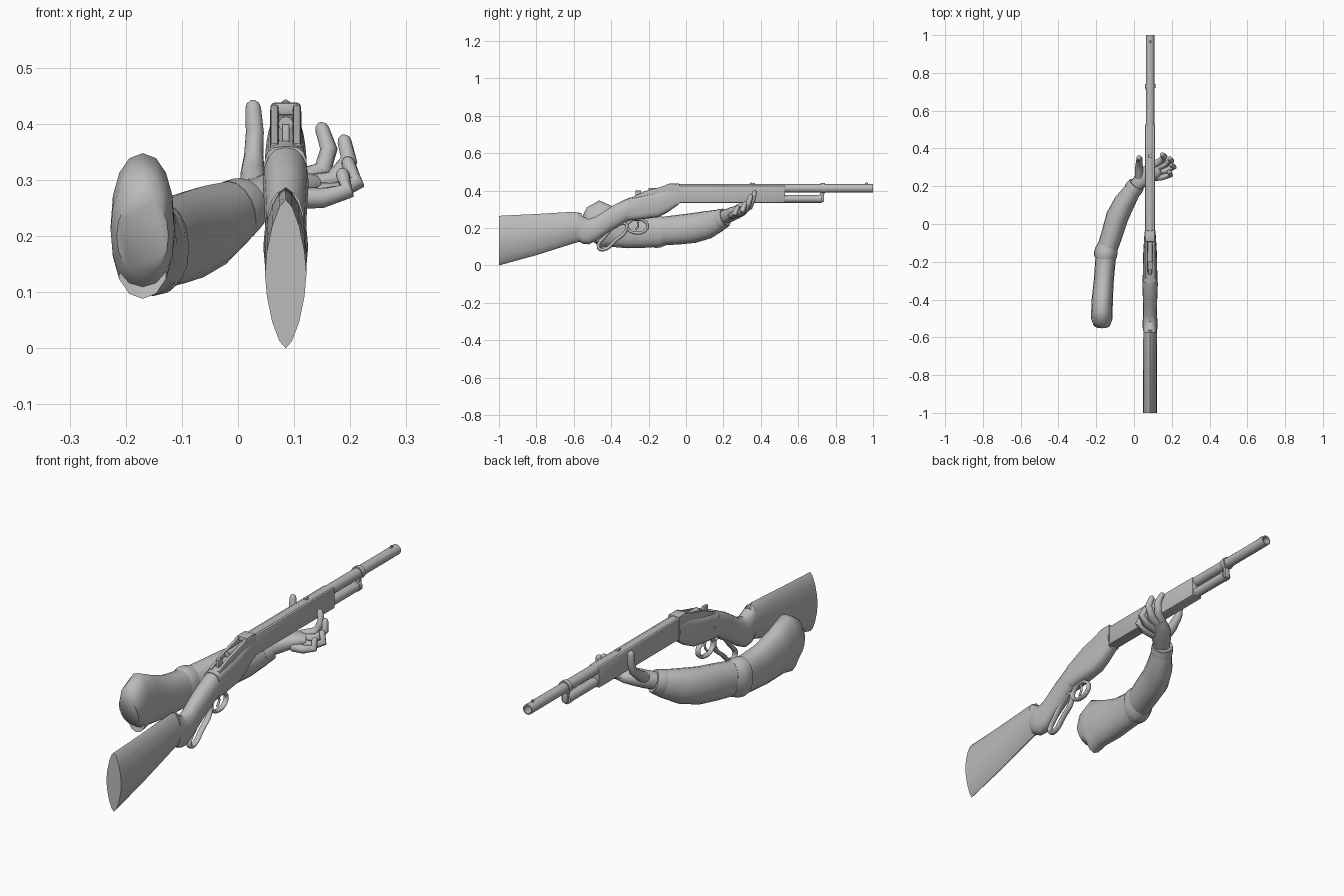
import bpy, bmesh, math
from mathutils import Vector

cube = bpy.data.objects.get("Cube")
if cube:
    bpy.data.objects.remove(cube, do_unlink=True)

GX = 0.085  # centre line of the gun

grey = bpy.data.materials.new("plain grey")
grey.use_nodes = True
grey.diffuse_color = (0.5, 0.5, 0.5, 1)
grey.node_tree.nodes["Principled BSDF"].inputs["Base Color"].default_value = (0.5, 0.5, 0.5, 1)


def finish(name, bm, angle=40):
    bmesh.ops.recalc_face_normals(bm, faces=bm.faces)
    me = bpy.data.meshes.new(name)
    bm.to_mesh(me)
    bm.free()
    me.materials.append(grey)
    me.shade_smooth()
    me.set_sharp_from_angle(angle=math.radians(angle))
    ob = bpy.data.objects.new(name, me)
    bpy.context.scene.collection.objects.link(ob)
    return ob


def loft(name, rings, power=2.0, n=16, ref=(0, 0, 1), flat=False, angle=40):
    """Skin rings of (centre, half width, half height); flat keeps rings facing y."""
    bm = bmesh.new()
    ref = Vector(ref)
    pts = [Vector(r[0]) for r in rings]
    loops = []
    for i, (c, rx, rz) in enumerate(rings):
        t = Vector((0, 1, 0))
        if not flat:
            t = (pts[min(i + 1, len(pts) - 1)] - pts[max(i - 1, 0)]).normalized()
        side = t.cross(ref).normalized()
        up = side.cross(t)
        loop = []
        for k in range(n):
            a = math.tau * k / n
            u, v = math.cos(a), math.sin(a)
            u = math.copysign(abs(u) ** (2 / power), u)
            v = math.copysign(abs(v) ** (2 / power), v)
            loop.append(bm.verts.new(pts[i] + side * rx * u + up * rz * v))
        loops.append(loop)
    for a, b in zip(loops, loops[1:]):
        for k in range(n):
            j = (k + 1) % n
            bm.faces.new((a[k], a[j], b[j], b[k]))
    bm.faces.new(loops[0])
    bm.faces.new(loops[-1])
    return finish(name, bm, angle)


def gun_loft(name, rows, power, x=0, n=16):
    """Rows of (y, bottom, top, half width) along the gun."""
    rings = [((GX + x, y, (b + t) / 2), w, (t - b) / 2) for y, b, t, w in rows]
    return loft(name, rings, power, n, flat=True)


def rod(name, y0, y1, z, r, n=16, x=0):
    return gun_loft(name, [(y0, z - r, z + r, r), (y1, z - r, z + r, r)], 2, x, n)


def block(name, y0, y1, z0, z1, w, bevel=0.006):
    bm = bmesh.new()
    bmesh.ops.create_cube(bm, size=1)
    for v in bm.verts:
        v.co = (GX + v.co.x * 2 * w, (y0 + y1) / 2 + v.co.y * (y1 - y0),
                (z0 + z1) / 2 + v.co.z * (z1 - z0))
    bmesh.ops.bevel(bm, geom=bm.edges[:], offset=bevel, segments=2, affect='EDGES', profile=0.5)
    return finish(name, bm)


def limb(name, points, radii, ref):
    """Rounded finger with a domed tip."""
    pts = [Vector(p) for p in points]
    d = (pts[-1] - pts[-2]).normalized()
    tip, r = pts[-1], radii[-1]
    pts[-1] = tip - d * r
    rings = [(p, q, q) for p, q in zip(pts, radii)]
    rings += [(tip - d * r * 0.4, r * 0.8, r * 0.8), (tip, r * 0.3, r * 0.3)]
    return loft(name, rings, n=12, ref=ref, angle=60)


def bent_bar(name, points, r, closed=True, widen=1.5):
    cu = bpy.data.curves.new(name, 'CURVE')
    cu.dimensions = '3D'
    cu.bevel_depth = r
    cu.bevel_resolution = 2
    cu.resolution_u = 5
    sp = cu.splines.new('BEZIER')
    sp.bezier_points.add(len(points) - 1)
    for bp, (y, z) in zip(sp.bezier_points, points):
        bp.co = (0, y, z)
        bp.handle_left_type = bp.handle_right_type = 'AUTO'
    sp.use_cyclic_u = closed
    cu.use_fill_caps = True
    cu.materials.append(grey)
    ob = bpy.data.objects.new(name, cu)
    ob.location.x = GX
    ob.scale.x = widen
    bpy.context.scene.collection.objects.link(ob)


# Wooden stock and the slanted grip behind the receiver
gun_loft("stock", [(-1, 0, .265, .037), (-.8, .055, .275, .037),
                   (-.6, .118, .287, .036), (-.56, .128, .28, .036)], 1.6)
gun_loft("grip", [(-.575, .13, .283, .034), (-.55, .115, .262, .039), (-.52, .113, .248, .04),
                  (-.48, .132, .262, .036), (-.4, .185, .315, .038), (-.32, .235, .355, .041),
                  (-.27, .245, .37, .039)], 2.3)

# Receiver with a slotted top, side rails and bolt
gun_loft("receiver", [(-.31, .24, .36, .039), (-.24, .247, .375, .038), (-.15, .258, .395, .036),
                      (-.1, .283, .41, .033), (-.04, .325, .415, .029)], 3.5)
for side, label in ((1, "left"), (-1, "right")):
    gun_loft(label + "_receiver_rail", [(-.29, .3, .365, .008), (-.22, .3, .397, .008),
                                        (-.12, .33, .424, .008), (-.1, .33, .434, .008),
                                        (-.035, .33, .436, .008)], 6, side * .02)
rod("bolt", -.2, -.03, .4, .013, 12)
block("hammer", -.27, -.24, .34, .4, .007, .003)
block("receiver_front_cap", -.095, -.035, .415, .438, .026)

# Fore-end, barrel, magazine tube and their clamp
block("fore_end", -.05, .53, .335, .427, .026)
rod("magazine_tube", .4, .72, .356, .021)
rod("magazine_cap", .71, .728, .356, .023)
barrel = bmesh.new()
ends = []
for y, r in ((.9, .017), (1, .017), (1, .0225), (-.06, .0225)):
    ends.append([barrel.verts.new((GX + r * math.cos(math.tau * k / 20), y,
                                   .412 + r * math.sin(math.tau * k / 20))) for k in range(20)])
for a, b in zip(ends, ends[1:]):
    for k in range(20):
        j = (k + 1) % 20
        barrel.faces.new((a[k], a[j], b[j], b[k]))
barrel.faces.new(ends[0])
barrel.faces.new(ends[-1])
finish("barrel", barrel)
rod("barrel_band", .72, .742, .412, .028)
block("clamp_bracket", .718, .738, .34, .395, .012, .004)
block("front_sight", .958, .972, .43, .443, .004, .002)
block("rear_sight", .35, .37, .425, .441, .007, .002)

# Lever loop, trigger guard and trigger
bent_bar("lever_loop", [(-.467, .094), (-.438, .085), (-.38, .13), (-.32, .19),
                        (-.322, .222), (-.38, .207), (-.43, .158)], .009)
bent_bar("trigger_guard", [(-.26 + .055 * math.cos(a * math.tau / 8),
                            .21 + .037 * math.sin(a * math.tau / 8)) for a in range(8)], .008)
bent_bar("trigger", [(-.265, .25), (-.255, .215), (-.27, .19)], .005, False, 1)

# Arm: sleeve of the upper arm, elbow fold, forearm
loft("upper_arm", [((-.17, -.53, .2), .046, .07), ((-.17, -.5, .21), .057, .105),
                   ((-.17, -.47, .218), .057, .13), ((-.168, -.4, .205), .056, .106),
                   ((-.16, -.3, .183), .053, .092), ((-.152, -.2, .178), .054, .083),
                   ((-.145, -.13, .18), .056, .078)], 2.2, 16, angle=60)
loft("elbow_fold", [((-.156, -.185, .179), .055, .08), ((-.152, -.165, .18), .062, .087),
                    ((-.146, -.14, .181), .061, .084), ((-.138, -.115, .184), .054, .076)], 2.2)
loft("forearm", [((-.148, -.15, .182), .054, .074), ((-.115, -.05, .19), .057, .079),
                 ((-.088, .04, .2), .06, .08), ((-.05, .115, .217), .056, .075),
                 ((-.01, .175, .24), .046, .06), ((.014, .21, .257), .04, .047)], 2.1, 16, angle=60)
loft("wrist_cuff", [((-.008, .178, .243), .047, .058), ((.002, .193, .249), .049, .056),
                    ((.014, .21, .256), .045, .05)], 2)

# Hand cupping the fore-end from below
loft("palm", [((.005, .195, .255), .034, .036), ((.035, .23, .268), .04, .036),
              ((.07, .262, .282), .046, .034), ((.105, .285, .29), .046, .028),
              ((.13, .3, .293), .036, .018)], 2.4, 16, angle=60)
limb("thumb", [(.03, .235, .275), (.026, .29, .31), (.028, .335, .345), (.03, .345, .385),
               (.026, .352, .442)], [.024, .022, .017, .016, .014], (1, 0, 0))
fingers = {
    "index_finger": [(.1, .31, .298), (.15, .34, .315), (.162, .357, .355), (.146, .37, .402)],
    "middle_finger": [(.1, .29, .287), (.168, .318, .298), (.198, .335, .335), (.187, .35, .38)],
    "ring_finger": [(.1, .27, .277), (.17, .285, .277), (.211, .303, .295), (.192, .318, .34)],
    "little_finger": [(.1, .245, .268), (.15, .25, .268), (.194, .262, .28), (.184, .28, .32)],
}
for name, path in fingers.items():
    limb(name, path, [.02, .018, .0155, .0125], (0, 1, 0))
